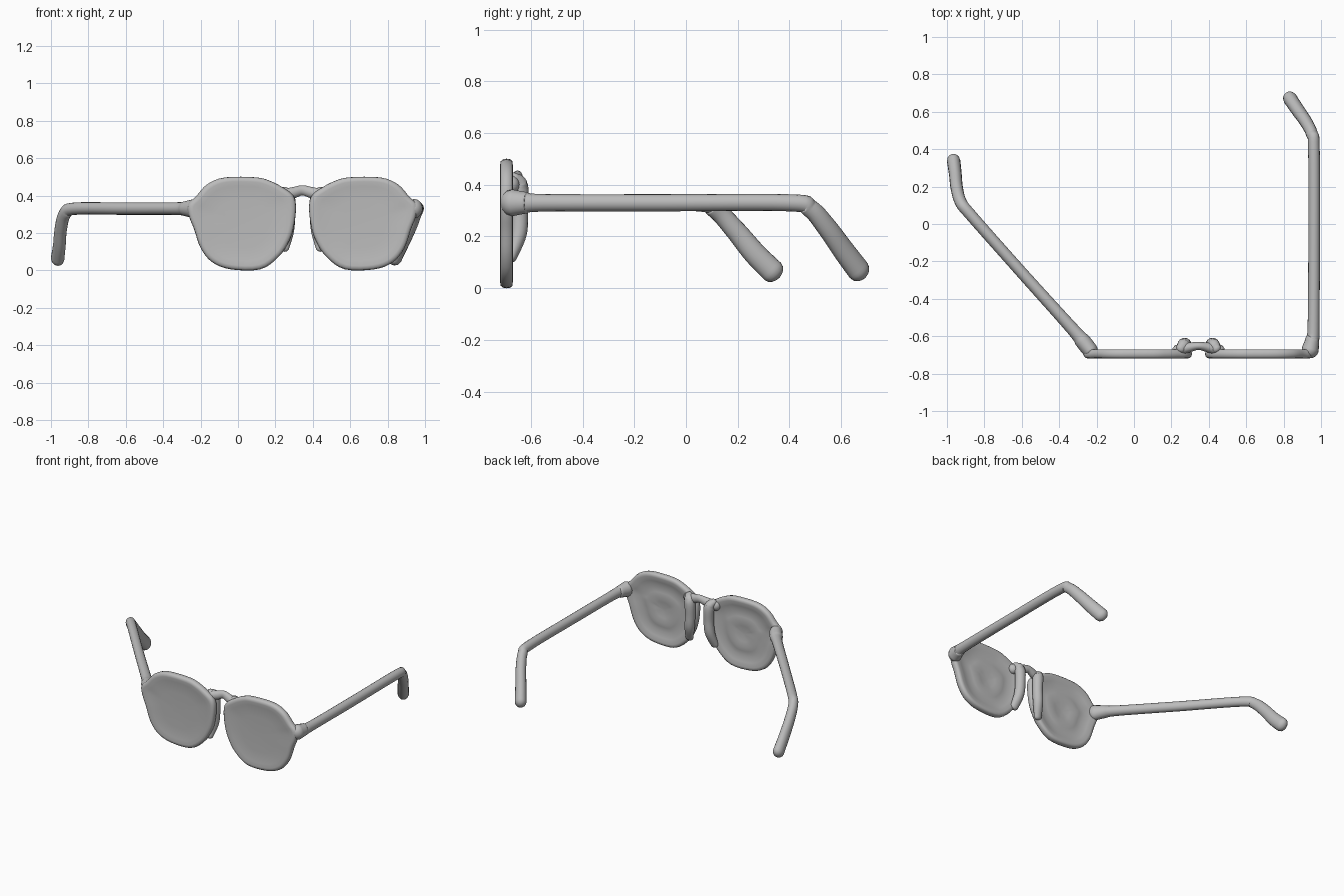
import bpy, bmesh, math
from mathutils import Vector

if "Cube" in bpy.data.objects:
    bpy.data.objects.remove(bpy.data.objects["Cube"])

MID = 0.345  # x of the plane between the two lenses

grey = bpy.data.materials.new("plain grey")
grey.diffuse_color = (0.5, 0.5, 0.5, 1)
grey.use_nodes = True
grey.node_tree.nodes["Principled BSDF"].inputs["Base Color"].default_value = grey.diffuse_color


def spline(pts, steps, closed=False):
    """Catmull-Rom resampling of tuples of any length."""
    n, out = len(pts), []
    get = (lambda i: pts[i % n]) if closed else (lambda i: pts[max(0, min(n - 1, i))])
    for i in range(n if closed else n - 1):
        p = [get(i + k) for k in (-1, 0, 1, 2)]
        for s in range(steps):
            t = s / steps
            out.append(tuple(0.5 * (2 * b + (c - a) * t + (2 * a - 5 * b + 4 * c - d) * t * t
                                    + (3 * b - a - 3 * c + d) * t ** 3) for a, b, c, d in zip(*p)))
    return out if closed else out + [tuple(pts[-1])]


def skin(name, rings):
    """Skin a list of closed rings and cap both ends."""
    bm = bmesh.new()
    rows = [[bm.verts.new(v) for v in r] for r in rings]
    n = len(rows[0])
    for a, b in zip(rows, rows[1:]):
        for i in range(n):
            bm.faces.new((a[i], a[(i + 1) % n], b[(i + 1) % n], b[i]))
    bm.faces.new(rows[0][::-1])
    bm.faces.new(rows[-1])
    bmesh.ops.recalc_face_normals(bm, faces=bm.faces)
    me = bpy.data.meshes.new(name)
    bm.to_mesh(me)
    bm.free()
    me.materials.append(grey)
    for p in me.polygons:
        p.use_smooth = True
    ob = bpy.data.objects.new(name, me)
    bpy.context.collection.objects.link(ob)
    return ob


def tube(name, pts, steps=6, sides=16):
    """Round-ended tube; each point is x, y, z, side radius, other radius."""
    path = spline(pts, steps)
    pos = [Vector(p[:3]) for p in path]
    rings = []
    for i, p in enumerate(path):
        d = (pos[min(i + 1, len(pos) - 1)] - pos[max(i - 1, 0)]).normalized()
        ref = Vector((0, 1, 0)) if abs(d.z) > 0.9 else Vector((0, 0, 1))
        u = d.cross(ref).normalized()
        v = u.cross(d)
        ru, rv = p[3], p[4]
        end = -1 if i == 0 else 1 if i == len(path) - 1 else 0
        angles = [0] if end == 0 else [0, 25, 50, 70, 85]
        if end < 0:
            angles = angles[::-1]
        for a in angles:
            k, c = math.cos(math.radians(a)), pos[i] + d * end * min(ru, rv) * math.sin(math.radians(a))
            rings.append([c + u * ru * k * math.cos(t) + v * rv * k * math.sin(t)
                          for t in (2 * math.pi * j / sides for j in range(sides))])
    return skin(name, rings)


# Lens outline (x, z) and its front-to-back section (scale, y)
outline = [(-0.07, 0.497), (0.10, 0.497), (0.18, 0.475), (0.245, 0.44), (0.295, 0.40), (0.31, 0.34),
           (0.30, 0.24), (0.275, 0.16), (0.22, 0.075), (0.12, 0.006), (-0.04, 0.006), (-0.14, 0.045),
           (-0.20, 0.12), (-0.235, 0.22), (-0.262, 0.29), (-0.268, 0.35), (-0.225, 0.395), (-0.165, 0.46)]
section = [(0.05, -0.710), (0.5, -0.711), (0.8, -0.714), (0.90, -0.719), (0.96, -0.717), (0.99, -0.708),
           (1.0, -0.695), (0.99, -0.679), (0.96, -0.671), (0.90, -0.670), (0.78, -0.678), (0.62, -0.688),
           (0.48, -0.684), (0.36, -0.680), (0.22, -0.686), (0.05, -0.690)]
CX, CZ = 0.03, 0.25


def mirror_x(x, side):
    return x if side < 0 else 2 * MID - x


for side, word in ((-1, "left"), (1, "right")):
    edge = spline(outline, 4, closed=True)
    skin(word + "_lens", [[(mirror_x(CX + (x - CX) * s, side), y, CZ + (z - CZ) * s) for x, z in edge]
                          for s, y in section])
    # Nose pad ridge behind the inner edge of the lens
    pad = [(0.25, -0.665, 0.425, 0.026, 0.022), (0.268, -0.645, 0.395, 0.036, 0.034),
           (0.272, -0.645, 0.30, 0.034, 0.034), (0.265, -0.648, 0.21, 0.034, 0.032),
           (0.245, -0.674, 0.12, 0.028, 0.020)]
    tube(word + "_nose_pad", [(mirror_x(p[0], side),) + p[1:] for p in pad])

# Arched bridge
half = [(0.235, -0.675, 0.40, 0.03, 0.035), (0.295, -0.66, 0.415, 0.026, 0.030)]
tube("bridge", half + [(MID, -0.652, 0.428, 0.021, 0.027)]
     + [(mirror_x(p[0], 1),) + p[1:] for p in half[::-1]])

# Straight right temple with a dropped, swollen tip
tube("right_temple", [
    (0.942, -0.672, 0.33, 0.046, 0.052), (0.953, -0.62, 0.33, 0.038, 0.042),
    (0.960, -0.55, 0.33, 0.032, 0.034), (0.963, -0.10, 0.33, 0.031, 0.033),
    (0.962, 0.40, 0.33, 0.031, 0.033), (0.952, 0.48, 0.308, 0.032, 0.036),
    (0.920, 0.545, 0.235, 0.034, 0.040), (0.875, 0.61, 0.145, 0.036, 0.044),
    (0.836, 0.668, 0.068, 0.038, 0.046)])

# Left temple, swung outward
tube("left_temple", [
    (-0.235, -0.675, 0.33, 0.042, 0.052), (-0.275, -0.625, 0.33, 0.042, 0.042),
    (-0.33, -0.56, 0.33, 0.034, 0.034), (-0.60, -0.26, 0.33, 0.031, 0.033),
    (-0.87, 0.045, 0.33, 0.031, 0.033), (-0.925, 0.115, 0.303, 0.032, 0.036),
    (-0.947, 0.19, 0.225, 0.033, 0.040), (-0.955, 0.265, 0.135, 0.034, 0.044),
    (-0.964, 0.335, 0.065, 0.036, 0.046)])
